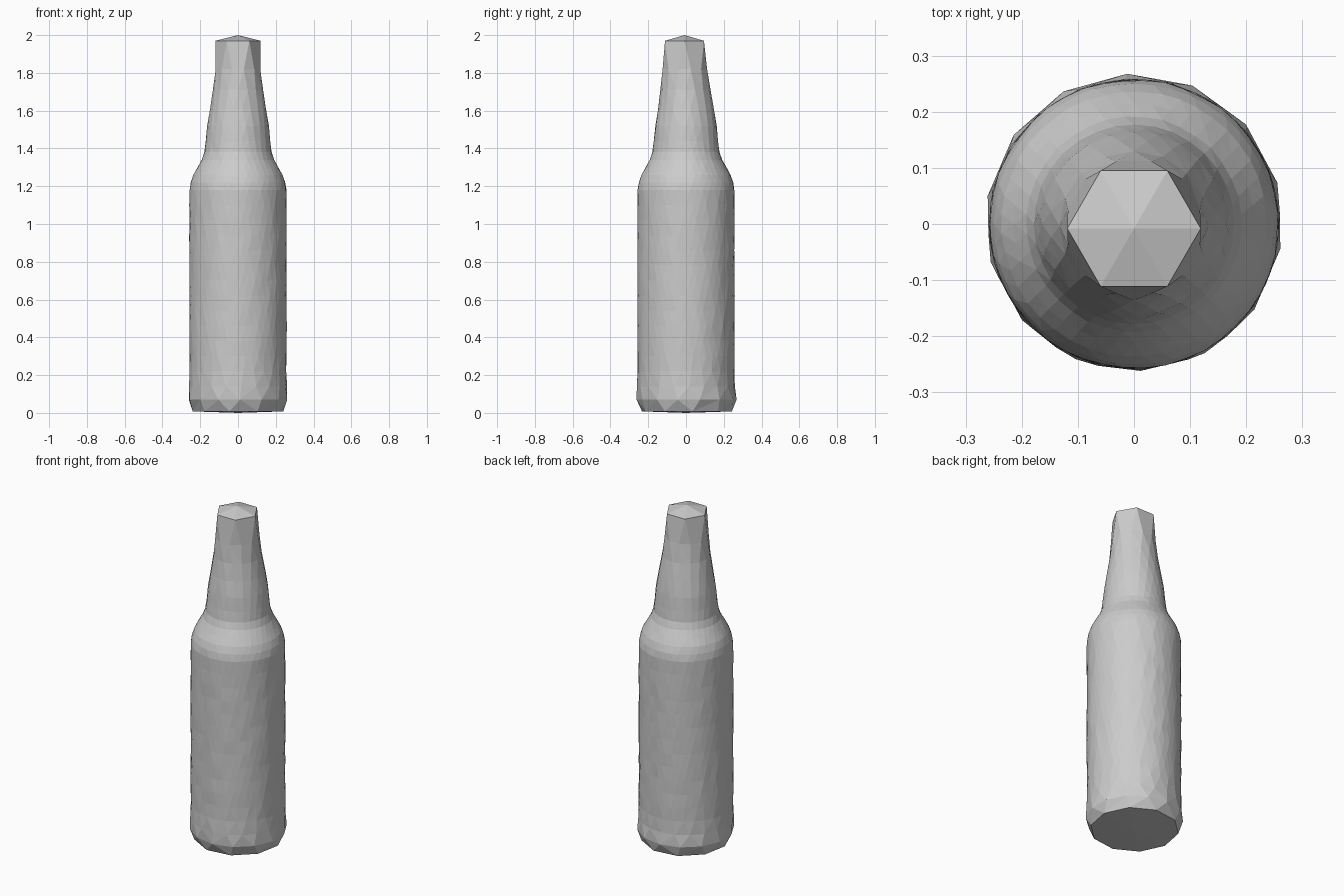
import bpy, bmesh, math, random

if "Cube" in bpy.data.objects:
    bpy.data.objects.remove(bpy.data.objects["Cube"])

random.seed(4)
bm = bmesh.new()


def ring(z, radius, sides, phase=0.0, cy=0.0, jitter=0.0):
    """Horizontal ring of vertices; phase is a fraction of one side."""
    verts = []
    for i in range(sides):
        a = 2 * math.pi * (i + phase) / sides
        r = radius + random.uniform(-jitter, jitter)
        verts.append(bm.verts.new((r * math.cos(a), r * math.sin(a) + cy, z)))
    return verts, phase


def zip_rings(lower, upper):
    """Triangulate between two rings that may have different side counts."""
    (a, pa), (b, pb) = lower, upper
    n, m, i, j = len(a), len(b), 0, 0
    while i < n or j < m:
        if j >= m or (i < n and (i + 1 + pa) / n <= (j + 1 + pb) / m):
            bm.faces.new((a[i % n], a[(i + 1) % n], b[j % m]))
            i += 1
        else:
            bm.faces.new((a[i % n], b[(j + 1) % m], b[j % m]))
            j += 1


def fan(loop, z, cy=0.0):
    """Close a ring with a shallow cone."""
    tip = bm.verts.new((0, cy, z))
    for i, v in enumerate(loop[0]):
        bm.faces.new((v, loop[0][(i + 1) % len(loop[0])], tip))


# Bottle profile: height, radius, sides, phase, y centre, surface wobble
profile = [
    (0.008, 0.242, 10, 0.2, 0.005, 0),
    (0.07, 0.265, 14, 0.6, 0.003, 0),
    (0.14, 0.260, 20, 0.2, 0, 0.001),
    (0.22, 0.257, 28, 0.5, 0, 0.001),
]
profile += [(0.30 + 0.08 * k, 0.257, 44, 0.5 * (k % 2), 0, 0.0015)
            for k in range(12)]
profile += [
    (1.22, 0.250, 44, 0.0, 0, 0.001),
    (1.26, 0.236, 44, 0.5, 0, 0.001),
    (1.30, 0.214, 40, 0.0, 0, 0.001),
    (1.34, 0.192, 36, 0.5, 0, 0.001),
    (1.38, 0.178, 32, 0.0, 0, 0.001),
    (1.44, 0.171, 28, 0.5, 0, 0.001),
    (1.52, 0.163, 24, 0.0, 0, 0.001),
    (1.61, 0.149, 20, 0.5, 0, 0.001),
    (1.71, 0.133, 16, 0.0, -0.003, 0),
    (1.82, 0.122, 12, 0.5, -0.006, 0),
    (1.97, 0.119, 6, 0.0, -0.008, 0),
]

rings = [ring(*p) for p in profile]
for lower, upper in zip(rings, rings[1:]):
    zip_rings(lower, upper)

# Base and pointed cap
fan(rings[0], 0.0)
fan(rings[-1], 2.0, -0.008)

bmesh.ops.recalc_face_normals(bm, faces=bm.faces)
mesh = bpy.data.meshes.new("bottle")
bm.to_mesh(mesh)
bm.free()
bottle = bpy.data.objects.new("bottle", mesh)
bpy.context.collection.objects.link(bottle)
